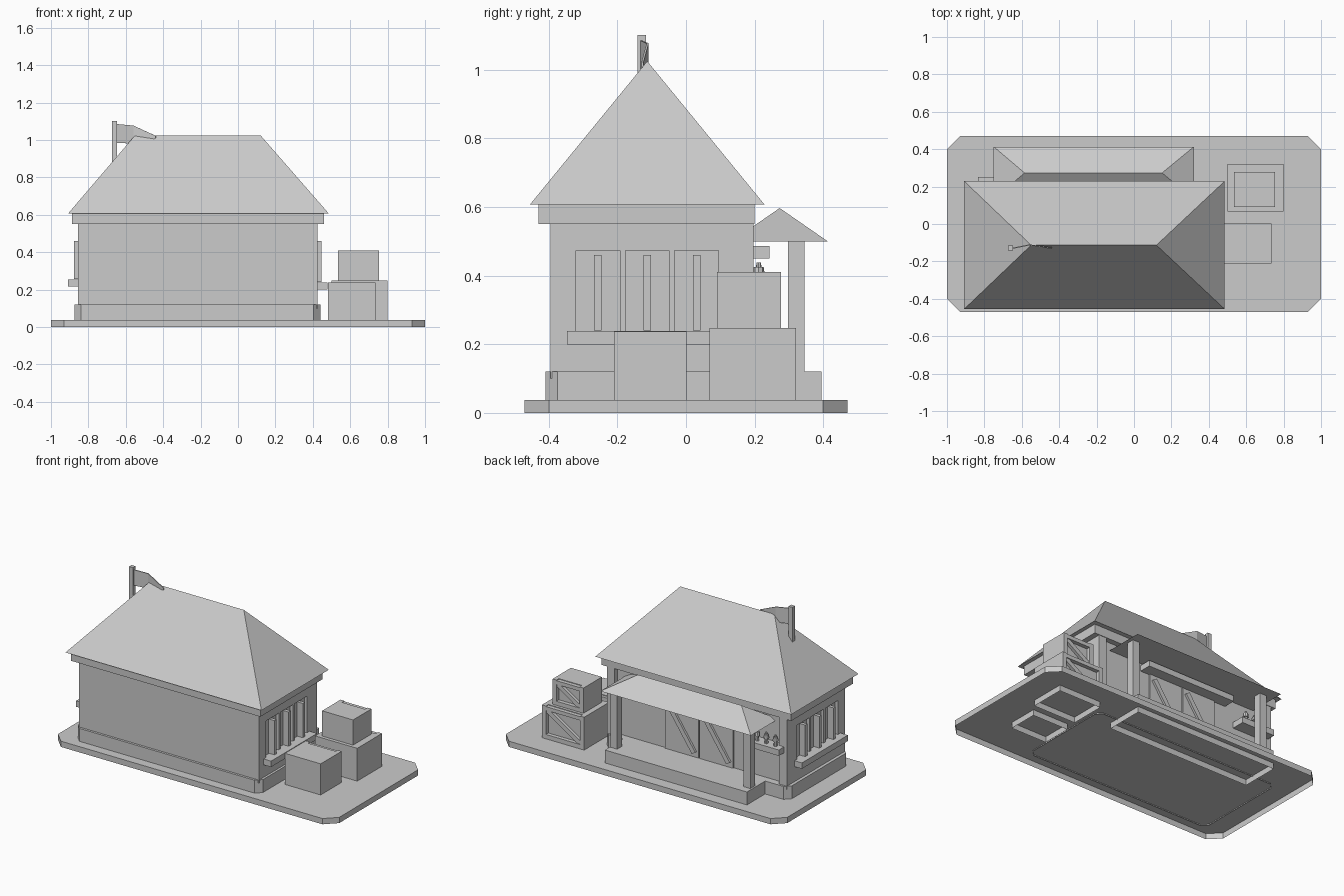
import bpy
import bmesh
from math import atan2, hypot
from mathutils import Vector, Matrix

cube = bpy.data.objects.get("Cube")
if cube:
    bpy.data.objects.remove(cube, do_unlink=True)

grey = bpy.data.materials.new("plain grey")
grey.use_nodes = True
grey.diffuse_color = (0.6, 0.6, 0.6, 1)
for node in grey.node_tree.nodes:
    if node.type == 'BSDF_PRINCIPLED':
        node.inputs["Base Color"].default_value = grey.diffuse_color


def finish(name, bm):
    bmesh.ops.recalc_face_normals(bm, faces=bm.faces)
    mesh = bpy.data.meshes.new(name)
    bm.to_mesh(mesh)
    bm.free()
    obj = bpy.data.objects.new(name, mesh)
    bpy.context.collection.objects.link(obj)
    mesh.materials.append(grey)
    return obj


def add_box(bm, x, y, z, chamfer=0.0, open_bottom=False):
    """Box from ranges, with optional cut vertical corners and no underside."""
    size = Vector((x[1] - x[0], y[1] - y[0], z[1] - z[0]))
    mid = Vector((sum(x), sum(y), sum(z))) / 2
    made = bmesh.ops.create_cube(bm, size=1, matrix=Matrix.Translation(mid) @ Matrix.Diagonal(size.to_4d()))
    if open_bottom:
        low = [f for f in bm.faces if f.normal.z < -0.9 or
               all(v.co.z < z[0] + 1e-5 for v in f.verts)]
        bmesh.ops.delete(bm, geom=low, context='FACES_ONLY')
    if chamfer:
        edges = {e for v in made["verts"] for e in v.link_edges
                 if abs(e.verts[0].co.z - e.verts[1].co.z) > 1e-5}
        bmesh.ops.bevel(bm, geom=list(edges), offset=chamfer, segments=1, affect='EDGES')


def box(name, x, y, z, chamfer=0.0, open_bottom=False):
    bm = bmesh.new()
    add_box(bm, x, y, z, chamfer, open_bottom)
    return finish(name, bm)


def hip_roof(name, x, y, z, ridge):
    """Hipped roof with a level ridge along x and a flat underside."""
    bm = bmesh.new()
    eave = [bm.verts.new((px, py, z[0])) for px, py in
            ((x[0], y[0]), (x[1], y[0]), (x[1], y[1]), (x[0], y[1]))]
    a, b = [bm.verts.new((px, sum(y) / 2, z[1])) for px in ridge]
    for face in (eave, (eave[0], eave[1], b, a), (eave[2], eave[3], a, b),
                 (eave[1], eave[2], b), (eave[3], eave[0], a)):
        bm.faces.new(face)
    return finish(name, bm)


def brace(name, start, end, y, width):
    """Slanted batten in the xz plane."""
    dx, dz = end[0] - start[0], end[1] - start[1]
    bm = bmesh.new()
    half = hypot(dx, dz) / 2
    add_box(bm, (-half, half), y, (-width / 2, width / 2))
    bm.transform(Matrix.Translation(((start[0] + end[0]) / 2, 0, (start[1] + end[1]) / 2))
                 @ Matrix.Rotation(-atan2(dz, dx), 4, 'Y'))
    return finish(name, bm)


# Ground slab and house body
box("ground_slab", (-1, 1), (-0.47, 0.47), (0, 0.037), 0.07, True)
box("plinth", (-0.875, 0.44), (-0.41, 0.21), (0.03, 0.12), 0.035, True)
walls = box("walls", (-0.855, 0.425), (-0.395, 0.165), (0.1, 0.56))
box("corner_pier_left", (0.37, 0.425), (0.165, 0.197), (0.1, 0.56))
box("corner_pier_right", (-0.855, -0.8), (0.165, 0.197), (0.1, 0.56))
box("frieze", (-0.888, 0.46), (-0.43, 0.2), (0.55, 0.608))
hip_roof("main_roof", (-0.908, 0.485), (-0.455, 0.229), (0.607, 1.025), (-0.55, 0.12))

# Side windows: three recesses, a bar in each, and one sill per side
bm = bmesh.new()
for side, wall_x, lift in (("left", 0.425, 0), ("right", -0.855, 0.017)):
    out = 1 if wall_x > 0 else -1
    for i in range(3):
        mid = -0.113 + 0.144 * (i - 1)
        add_box(bm, sorted((wall_x - 0.02 * out, wall_x + 0.05 * out)),
                (mid - 0.064, mid + 0.064), (0.237 + lift, 0.473))
        box(f"window_bar_{side}_{i + 1}", sorted((wall_x - 0.02 * out, wall_x + 0.022 * out)),
            (mid - 0.011, mid + 0.011), (0.24 + lift, 0.46))
    box(f"window_sill_{side}", sorted((wall_x - 0.01 * out, wall_x + 0.053 * out)),
        (-0.347, 0.12), (0.2 + lift, 0.238 + lift))
cutter = finish("window_cutter", bm)
cutter.hide_render = True
cut = walls.modifiers.new("windows", 'BOOLEAN')
cut.object = cutter
cut.operation = 'DIFFERENCE'
bpy.context.view_layer.objects.active = walls
bpy.ops.object.modifier_apply(modifier="windows")
bpy.data.objects.remove(cutter, do_unlink=True)

# Porch at the back
box("porch_floor", (-0.71, 0.3), (0.15, 0.395), (0, 0.12), 0, True)
hip_roof("porch_roof", (-0.75, 0.32), (0.133, 0.413), (0.5, 0.597), (-0.585, 0.15))
for side, x in (("left", 0.272), ("right", -0.675)):
    box("porch_post_" + side, (x - 0.024, x + 0.024), (0.297, 0.345), (0.11, 0.51))
box("door_beam", (-0.54, 0.09), (0.16, 0.243), (0.45, 0.487))

# Braced double door
for i, x in enumerate((-0.46, -0.215)):
    box(f"door_leaf_{i + 1}", (x + 0.004, x + 0.241), (0.16, 0.174), (0.12, 0.45))
    brace(f"door_brace_{i + 1}", (x + 0.03, 0.15), (x + 0.215, 0.42), (0.172, 0.188), 0.03)

# Shelf with small bottles
box("bottle_shelf", (-0.835, -0.6), (0.16, 0.25), (0.33, 0.368))
for i in range(3):
    x = -0.785 + 0.065 * i
    bm = bmesh.new()
    for radius, low, high in ((0.012, 0.366, 0.4), (0.018, 0.4, 0.425), (0.008, 0.425, 0.438)):
        bmesh.ops.create_cone(bm, cap_ends=True, segments=8, radius1=radius, radius2=radius * 0.8,
                              depth=high - low, matrix=Matrix.Translation((x, 0.212, (low + high) / 2)))
    finish(f"bottle_{i + 1}", bm)


def crate(name, x, y, z, back, open_bottom):
    """Crate with a framed and braced back face."""
    box(name, x, y, z, 0, open_bottom)
    low, w, face = max(z[0], 0.037), 0.028, (y[1] - 0.005, back)
    for part, px, pz in (("frame_left", (x[1] - w, x[1]), (low, z[1])),
                         ("frame_right", (x[0], x[0] + w), (low, z[1])),
                         ("frame_top", (x[0] + w, x[1] - w), (z[1] - w, z[1] - 0.004)),
                         ("frame_bottom", (x[0] + w, x[1] - w), (low, low + w))):
        box(f"{name}_{part}", px, face, pz)
    brace(name + "_brace", (x[0] + w, low + w), (x[1] - w, z[1] - w),
          (y[1] - 0.005, back - 0.006), w)


crate("front_crate", (0.482, 0.735), (-0.21, -0.018), (0, 0.237), 0.002, True)
crate("back_crate", (0.5, 0.8), (0.068, 0.295), (0, 0.248), 0.32, True)
crate("top_crate", (0.535, 0.755), (0.09, 0.252), (0.246, 0.41), 0.277, False)

# Flag pole and waving flag
box("flag_pole", (-0.675, -0.648), (-0.142, -0.116), (0.8, 1.102))
bm = bmesh.new()
rows = [[bm.verts.new((x, y, z)) for z in span] for x, y, span in
        ((-0.65, -0.13, (0.985, 1.085)), (-0.56, -0.112, (0.98, 1.077)),
         (-0.44, -0.127, (1.008, 1.022)))]
for a, b in zip(rows, rows[1:]):
    bm.faces.new((a[0], b[0], b[1], a[1]))
flag = finish("flag", bm)
thick = flag.modifiers.new("thickness", 'SOLIDIFY')
thick.thickness = 0.006
thick.offset = 0
